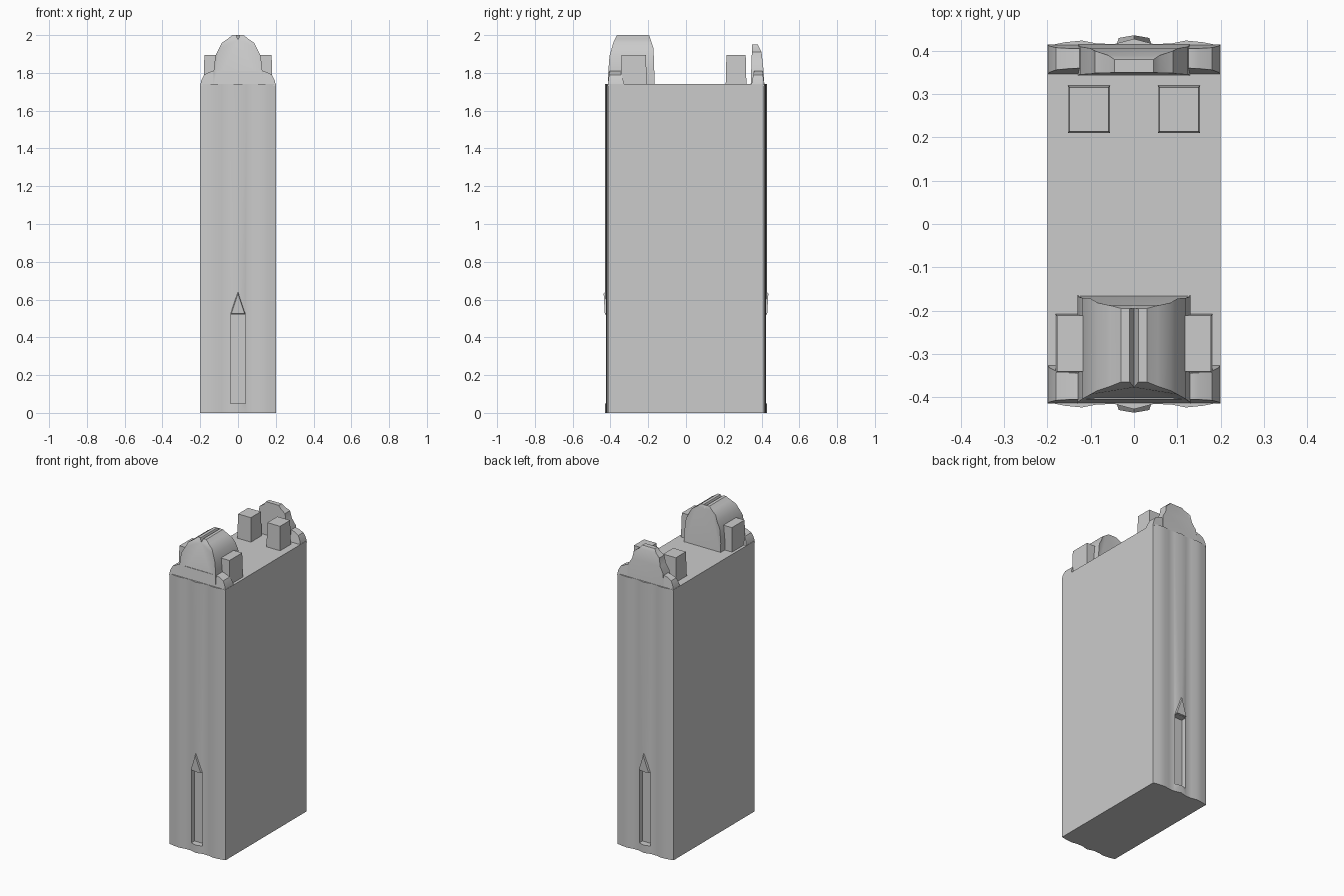
import bpy, bmesh, math

if "Cube" in bpy.data.objects:
    bpy.data.objects.remove(bpy.data.objects["Cube"])

stone = bpy.data.materials.new("grey_stone")
stone.diffuse_color = (0.6, 0.6, 0.6, 1)
stone.use_nodes = True
stone.node_tree.nodes["Principled BSDF"].inputs["Base Color"].default_value = stone.diffuse_color


def finish(name, bm, smooth=True):
    bmesh.ops.recalc_face_normals(bm, faces=bm.faces)
    me = bpy.data.meshes.new(name)
    bm.to_mesh(me)
    bm.free()
    ob = bpy.data.objects.new(name, me)
    bpy.context.collection.objects.link(ob)
    me.materials.append(stone)
    if smooth:
        bpy.ops.object.select_all(action='DESELECT')
        ob.select_set(True)
        bpy.context.view_layer.objects.active = ob
        bpy.ops.object.shade_smooth_by_angle(angle=math.radians(30))
    return ob


def prism(name, ring_a, ring_b, smooth=True):
    """Join two matching rings of points into a closed solid."""
    bm = bmesh.new()
    a = [bm.verts.new(p) for p in ring_a]
    b = [bm.verts.new(p) for p in ring_b]
    bm.faces.new(a)
    bm.faces.new(b)
    n = len(a)
    for i in range(n):
        j = (i + 1) % n
        bm.faces.new((a[i], a[j], b[j], b[i]))
    bmesh.ops.triangulate(bm, faces=[f for f in bm.faces if len(f.verts) > 4])
    return finish(name, bm, smooth)


def box(name, x0, x1, y0, y1, z0, z1, taper=0.0, smooth=True):
    t = taper
    lo = [(x0, y0, z0), (x1, y0, z0), (x1, y1, z0), (x0, y1, z0)]
    hi = [(x0 + t, y0 + t, z1), (x1 - t, y0 + t, z1), (x1 - t, y1 - t, z1), (x0 + t, y1 - t, z1)]
    return prism(name, lo, hi, smooth)


def interp(z, table):
    for (za, ya), (zb, yb) in zip(table, table[1:]):
        if z <= zb:
            return ya + (yb - ya) * max(0, (z - za) / (zb - za))
    return table[-1][1]


def crest(name, half, outer, inner, notch):
    """Stepped symmetrical gable; its two faces lean with height."""
    pts = [(-x, z) for x, z in half] + [(0, notch)] + [(x, z) for x, z in reversed(half)]
    return prism(name, [(x, interp(z, outer), z) for x, z in pts],
                 [(x, interp(z, inner), z) for x, z in pts])


# main slab with shallow vertical ribs on the narrow ends
rib = [(-0.2, 0.412), (-0.16, 0.42), (-0.12, 0.424), (-0.085, 0.417), (-0.045, 0.416), (0, 0.428),
       (0.045, 0.416), (0.085, 0.417), (0.12, 0.424), (0.16, 0.42), (0.2, 0.412)]
plan = [(x, -y) for x, y in rib] + [(x, y) for x, y in reversed(rib)]
body = prism("tower_body", [(x, y, 0) for x, y in plan], [(x, y, 1.74) for x, y in plan])

# tall entrance niches cut in both ends, with a small hood above each
for s, end in ((-1, "front"), (1, "back")):
    ya, yb = sorted((s * 0.385, s * 0.5))
    cutter = box(end + "_niche_cutter", -0.04, 0.04, ya, yb, 0.05, 0.52, smooth=False)
    cutter.hide_render = True
    cutter.hide_set(True)
    mod = body.modifiers.new(end + "_niche", 'BOOLEAN')
    mod.operation = 'DIFFERENCE'
    mod.object = cutter
    mod.solver = 'EXACT'
    prism(end + "_hood",
          [(-0.045, s * 0.4, 0.52), (0.045, s * 0.4, 0.52), (0, s * 0.4, 0.68)],
          [(-0.035, s * 0.43, 0.525), (0.035, s * 0.43, 0.525), (0, s * 0.436, 0.63)])

# front crown: stepped central mass
crest("front_crown",
      [(0.13, 1.72), (0.13, 1.80), (0.12, 1.89), (0.10, 1.93), (0.085, 1.96), (0.055, 1.98), (0.03, 2.0), (0.01, 2.0)],
      [(1.72, -0.415), (1.80, -0.412), (1.89, -0.405), (1.96, -0.385), (2.0, -0.365)],
      [(1.72, -0.165), (1.93, -0.172), (2.0, -0.195)], 1.975)

# low stepped shoulder walls carrying the end faces up past the roof
shoulder = [(0.2, 1.73), (0.195, 1.76), (0.18, 1.79), (0.15, 1.805), (0.13, 1.81)]
crest("front_shoulder", shoulder, [(1.73, -0.415), (1.81, -0.405)],
      [(1.73, -0.325), (1.81, -0.345)], 1.81)
crest("back_shoulder", shoulder, [(1.73, 0.415), (1.81, 0.405)],
      [(1.73, 0.345), (1.81, 0.36)], 1.81)

# back crest: thin stepped wall
crest("back_crest",
      [(0.13, 1.72), (0.125, 1.82), (0.10, 1.86), (0.09, 1.91), (0.06, 1.93), (0.045, 1.95)],
      [(1.72, 0.416), (1.82, 0.41), (1.91, 0.40), (1.95, 0.38)],
      [(1.72, 0.342), (1.95, 0.35)], 1.95)

# side wings of the crown and roof blocks, mirrored
for s, side in ((-1, "left"), (1, "right")):
    xa, xb = sorted((s * 0.09, s * 0.182))
    box(side + "_crown_wing", xa, xb, -0.345, -0.208, 1.73, 1.895, 0.004)
    xa, xb = sorted((s * 0.055, s * 0.153))
    box(side + "_roof_block", xa, xb, 0.21, 0.32, 1.73, 1.895, 0.004)
